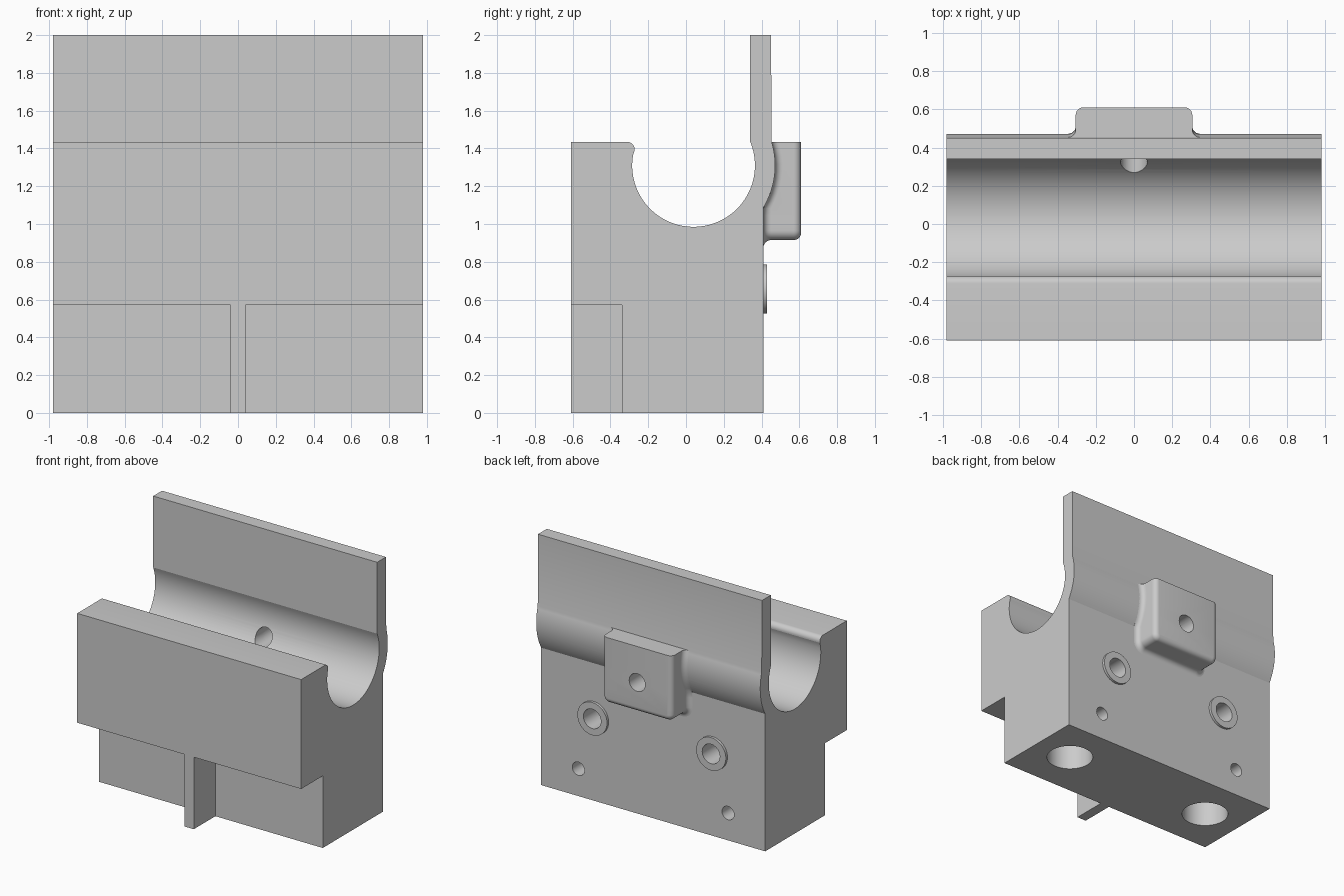
import bpy, bmesh, math
from math import sin, cos, pi, radians, sqrt
from mathutils import Matrix, Vector

if "Cube" in bpy.data.objects:
    bpy.data.objects.remove(bpy.data.objects["Cube"], do_unlink=True)

grey = bpy.data.materials.new("plain_grey")
grey.use_nodes = True
GREY = (0.6, 0.6, 0.6, 1)
grey.diffuse_color = GREY
grey.node_tree.nodes["Principled BSDF"].inputs["Base Color"].default_value = GREY

HALF = 0.98                       # half width of the block
FRONT, BACK, STEP = -0.61, 0.41, -0.34
SHOULDER, LEDGE = 1.435, 0.57
CY, CZ, R_IN, R_OUT = 0.04, 1.31, 0.325, 0.432   # groove centre and radii


def make(name, bm):
    bmesh.ops.recalc_face_normals(bm, faces=bm.faces)
    mesh = bpy.data.meshes.new(name)
    bm.to_mesh(mesh)
    bm.free()
    mesh.materials.append(grey)
    ob = bpy.data.objects.new(name, mesh)
    bpy.context.collection.objects.link(ob)
    return ob


def select(ob):
    bpy.ops.object.select_all(action='DESELECT')
    ob.select_set(True)
    bpy.context.view_layer.objects.active = ob


def smooth(ob, angle):
    select(ob)
    bpy.ops.object.shade_smooth_by_angle(angle=radians(angle))


def arc(cy, cz, r, a0, a1, n):
    angles = [radians(a0 + (a1 - a0) * i / n) for i in range(n + 1)]
    return [(cy + r * cos(a), cz + r * sin(a)) for a in angles]


def extrude_x(name, profile, half):
    bm = bmesh.new()
    face = bm.faces.new([bm.verts.new((-half, y, z)) for y, z in profile])
    new = bmesh.ops.extrude_face_region(bm, geom=[face])["geom"]
    moved = [v for v in new if isinstance(v, bmesh.types.BMVert)]
    bmesh.ops.translate(bm, verts=moved, vec=(2 * half, 0, 0))
    return make(name, bm)


def cylinder(name, start, end, r):
    a, b = Vector(start), Vector(end)
    bm = bmesh.new()
    turn = (b - a).to_track_quat('Z', 'Y').to_matrix().to_4x4()
    bmesh.ops.create_cone(bm, cap_ends=True, segments=40, radius1=r, radius2=r,
                          depth=(b - a).length,
                          matrix=Matrix.Translation((a + b) / 2) @ turn)
    return make(name, bm)


def cut(ob, *hole):
    cutter = cylinder("hole_cutter", *hole)
    mod = ob.modifiers.new("hole", 'BOOLEAN')
    mod.operation, mod.solver, mod.object = 'DIFFERENCE', 'EXACT', cutter
    select(ob)
    bpy.ops.object.modifier_apply(modifier=mod.name)
    bpy.data.objects.remove(cutter, do_unlink=True)


# Block: stepped base, round groove, rounded lip and tall back wall
rise = SHOULDER - CZ
a_in = math.degrees(math.asin(rise / R_IN))
a_out = math.degrees(math.asin(rise / R_OUT))
a_low = -math.degrees(math.acos((BACK - CY) / R_OUT))
wall_in, wall_out = CY + R_IN * cos(radians(a_in)), 0.45
profile = [(STEP, 0), (STEP, LEDGE), (FRONT, LEDGE), (FRONT, SHOULDER)]
profile += arc(-0.312, SHOULDER - 0.04, 0.04, 90, -10, 8)
profile += arc(CY, CZ, R_IN, 170, 360 + a_in, 50)
profile += [(wall_in, 2), (wall_out, 2)]
profile += arc(CY, CZ, R_OUT, a_out, a_low, 16)
profile += [(BACK, 0)]
block = extrude_x("block", profile, HALF)

# Thin rib under the front overhang
rib = [(FRONT, 0), (FRONT, LEDGE + 0.01), (STEP + 0.01, LEDGE + 0.01), (STEP + 0.01, 0)]
extrude_x("front_rib", rib, 0.04)

# Boss on the back: U-shaped outline lofted outward with a fillet and rounded rim
W, LOW, CR = 0.305, 0.915, 0.05


def surface(z):
    return max(BACK, CY + sqrt(max(0, R_OUT ** 2 - (z - CZ) ** 2)))


side = [(W - CR, SHOULDER + (LOW + CR - SHOULDER) * i / 12, 0) for i in range(12)]
side += [(W - CR, LOW + CR, -pi / 2 * i / 8) for i in range(9)]
outline = [(x, z, cos(a), sin(a)) for x, z, a in side]
outline += [(-x, z, -nx, nz) for x, z, nx, nz in reversed(outline)]

F = 0.04
quarter = [pi / 2 * i / 6 for i in range(7)]
bm = bmesh.new()
rings = []
levels = [(F, lambda z: surface(z) - 0.02)]
levels += [(F * (1 - sin(t)), lambda z, t=t: surface(z) + F * (1 - cos(t))) for t in quarter]
levels += [(-F * (1 - cos(t)), lambda z, t=t: 0.61 - F * (1 - sin(t))) for t in quarter]
for off, depth in levels:
    rings.append([bm.verts.new((x + nx * (CR + off), depth(z + nz * (CR + off)),
                                z + nz * (CR + off))) for x, z, nx, nz in outline])
for a, b in zip(rings, rings[1:]):
    for i in range(len(a)):
        j = (i + 1) % len(a)
        bm.faces.new((a[i], a[j], b[j], b[i]))
bm.faces.new(rings[0])
bm.faces.new(rings[-1])
boss = make("back_boss", bm)

# Hole through the boss into the groove
for ob in (block, boss):
    cut(ob, (0, 0.2, 1.15), (0, 0.7, 1.15), 0.07)
smooth(boss, 25)

# Paired holes: bottom sockets, set screw holes and ringed bolt holes
for s in (-1, 1):
    cut(block, (s * 0.66, 0.04, -0.1), (s * 0.66, 0.04, 0.6), 0.172)
    cut(block, (s * 0.655, 0.04, 0.216), (s * 0.655, 0.5, 0.216), 0.053)
    bolt = (s * 0.52, 0.12, 0.655), (s * 0.52, 0.5, 0.655), 0.077
    cut(block, *bolt)
    ring = cylinder("left_ring" if s > 0 else "right_ring",
                    (s * 0.52, BACK - 0.02, 0.655), (s * 0.52, 0.43, 0.655), 0.13)
    cut(ring, *bolt)
    smooth(ring, 30)
smooth(block, 15)
